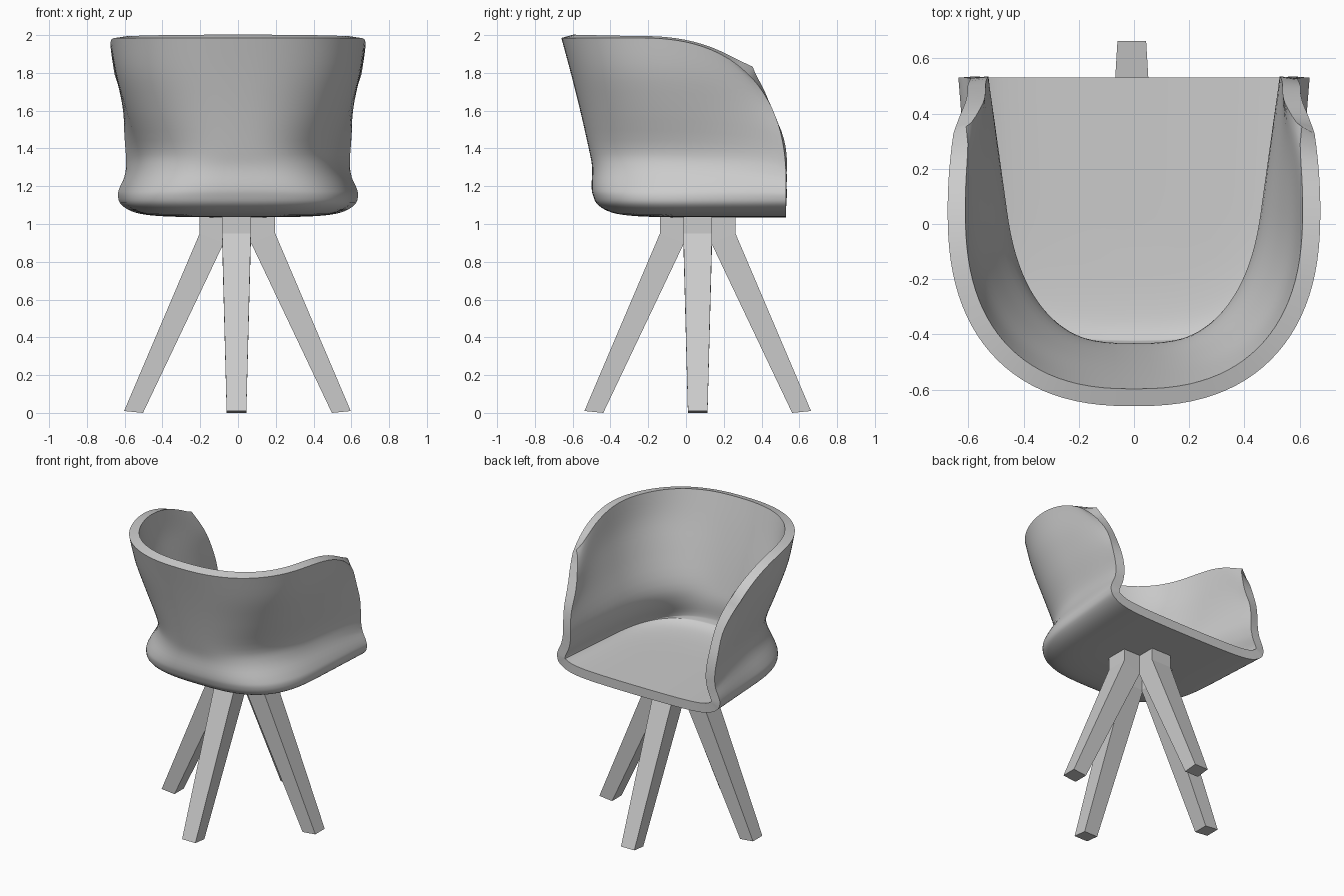
import bpy, bmesh, math

if "Cube" in bpy.data.objects:
    bpy.data.objects.remove(bpy.data.objects["Cube"])

# Shell sections, rim to floor:
# z, half width, back y, y where the corner ends, roundness, side flare, side curve
ROWS = [
    (1.985, .675, -.66, .05, 2.4, 0, .27),
    (1.80, .645, -.61, .05, 2.4, 0, .22),
    (1.60, .59, -.56, .05, 2.4, .05, .05),
    (1.40, .53, -.515, .05, 2.5, .13, 0),
    (1.30, .535, -.497, .05, 2.7, .14, 0),
    (1.20, .585, -.50, .08, 2.9, .10, 0),
    (1.15, .603, -.492, .10, 3, .075, 0),
    (1.10, .59, -.465, .10, 3, .06, 0),
    (1.06, .52, -.39, .10, 3, .05, 0),
    (1.042, .40, -.27, .12, 3, .04, 0),
    (1.036, .20, -.10, .15, 3, .02, 0),
    (1.035, 0, 0, .15, 3, 0, 0),
]
TOP, RIM_Y, RIM_Z, RIM_R, RIM_N = 1.985, -.25, 1.2, .78, 2.4   # side outline of the rim


def smooth_rows(rows, steps):
    """Catmull-Rom interpolation between the sections."""
    out = []
    for k in range(len(rows) - 1):
        a, b, c, d = (rows[min(max(k + o, 0), len(rows) - 1)] for o in (-1, 0, 1, 2))
        for s in range(steps):
            t = s / steps
            out.append([.5 * (2 * q + (r - p) * t + (2 * p - 5 * q + 4 * r - w) * t * t
                              + (3 * q - p - 3 * r + w) * t ** 3)
                        for p, q, r, w in zip(a, b, c, d)])
    return out + [list(rows[-1])]


def quarter(q, n):
    """Superellipse quarter: 1 at q = 0, 0 at q = 1."""
    return max(0, 1 - min(1, max(0, q)) ** n) ** (1 / n)


def shell_point(row, u):
    z, w, yb, yc, n, flare, curve = row
    # front end of this section lies on the rim outline
    zf = 1.035 + (z - 1.035) * .8
    yf = RIM_Y + RIM_R * quarter((zf - RIM_Z) / (TOP - RIM_Z), RIM_N)
    y = yb + (yf - yb) * (1 - math.cos(abs(u) * math.pi / 2))
    d = y - yc
    x = (w + flare * d) * quarter(-d / (yc - yb), n) - curve * max(0, d) ** 2
    rim = RIM_Z + (TOP - RIM_Z) * quarter((y - RIM_Y) / RIM_R, RIM_N)
    rim_f = RIM_Z + (TOP - RIM_Z) * quarter((yf - RIM_Y) / RIM_R, RIM_N)
    drop = max(0, z - zf) * (TOP - rim) / (TOP - rim_f) if z > 1.3 else \
        max(0, z - zf) * max(0, (y + .25) / .78) ** 4
    return (math.copysign(x, u) if w else 0, y, max(1.035, z - drop * min(1, max(0, (z - 1.1) / .2))))


def make_object(name, bm):
    mesh = bpy.data.meshes.new(name)
    bm.to_mesh(mesh)
    bm.free()
    ob = bpy.data.objects.new(name, mesh)
    bpy.context.collection.objects.link(ob)
    return ob


# Seat shell: lofted surface thickened inwards
bm = bmesh.new()
N = 32
grid = [[bm.verts.new(shell_point(r, i / N)) for i in range(-N, N + 1)]
        for r in smooth_rows(ROWS, 4)]
for r0, r1 in zip(grid, grid[1:]):
    for i in range(2 * N):
        bm.faces.new((r0[i], r1[i], r1[i + 1], r0[i + 1]))
bmesh.ops.remove_doubles(bm, verts=bm.verts[:], dist=1e-4)
shell = make_object("seat_shell", bm)
thick = shell.modifiers.new("thickness", 'SOLIDIFY')
thick.thickness = .065
thick.offset = -1
bpy.context.view_layer.objects.active = shell
shell.select_set(True)
bpy.ops.object.modifier_apply(modifier=thick.name)
bpy.ops.object.shade_smooth_by_angle(angle=math.radians(40))

# Legs: tapered square bars with a vertical top, around the hub centre
# inner radius, inner z, outer radius, outer z, half width
LEG = [(.50, 0, .60, .01, .052), (.072, .90, .20, .95, .076), (.072, 1.05, .20, 1.05, .076)]
for k, name in enumerate(("right_leg", "front_leg", "left_leg", "back_leg")):
    bm = bmesh.new()
    rings = [[bm.verts.new(p) for p in ((ri, -h, zi), (ro, -h, zo), (ro, h, zo), (ri, h, zi))]
             for ri, zi, ro, zo, h in LEG]
    for a, b in zip(rings, rings[1:]):
        for i in range(4):
            j = (i + 1) % 4
            bm.faces.new((a[i], a[j], b[j], b[i]))
    bm.faces.new(rings[0][::-1])
    bm.faces.new(rings[-1])
    bmesh.ops.recalc_face_normals(bm, faces=bm.faces[:])
    leg = make_object(name, bm)
    leg.location = (-.003 if k % 2 == 0 else -.008, .062, 0)
    leg.rotation_euler.z = k * math.pi / 2
